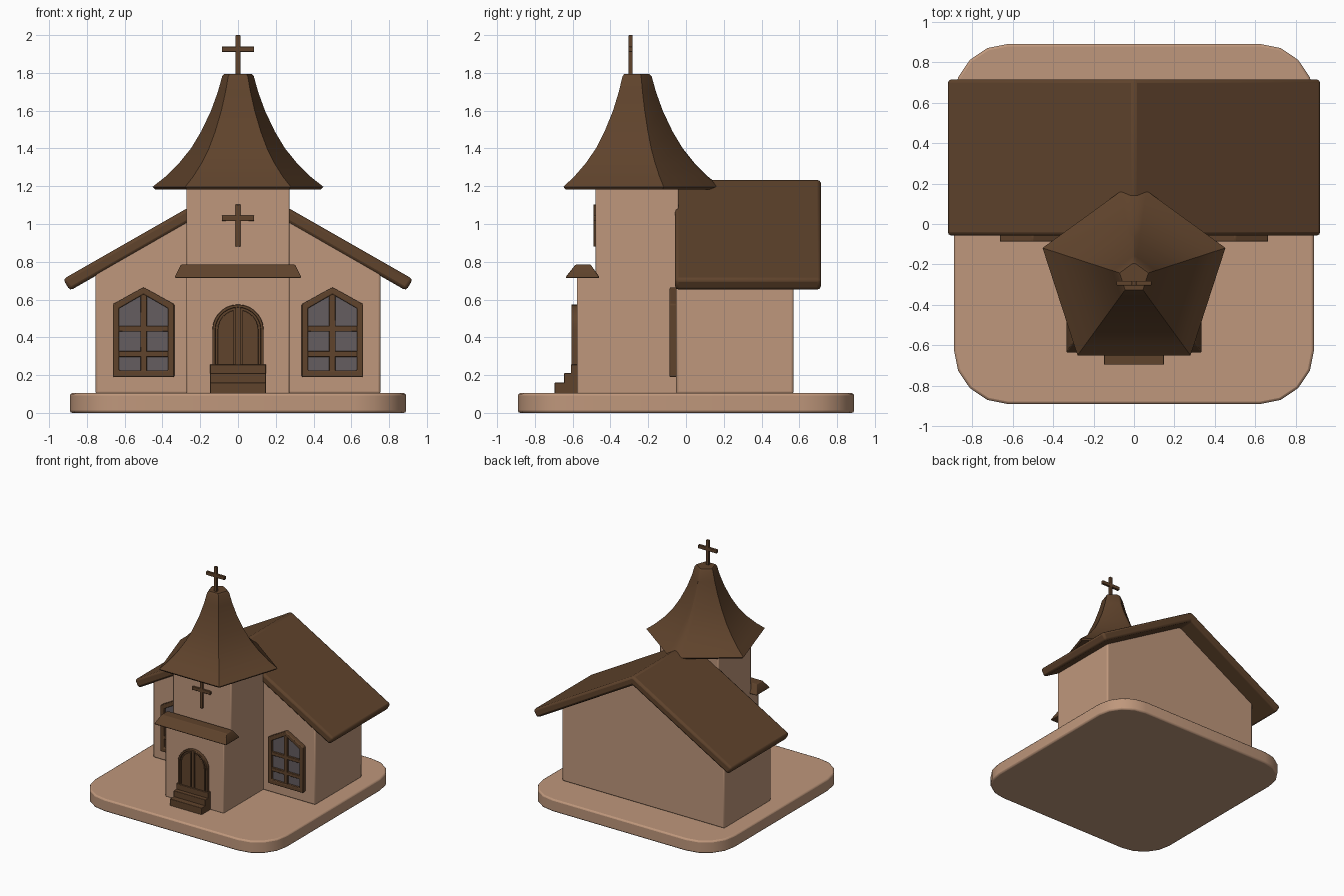
import bpy, bmesh
from math import sin, cos, pi

if "Cube" in bpy.data.objects:
    bpy.data.objects.remove(bpy.data.objects["Cube"])


def material(name, rgb):
    m = bpy.data.materials.new(name)
    m.diffuse_color = (*rgb, 1)
    m.use_nodes = True
    m.node_tree.nodes["Principled BSDF"].inputs["Base Color"].default_value = m.diffuse_color
    return m


PLASTER = material("plaster", (0.52, 0.31, 0.20))
WOOD = material("wood", (0.115, 0.056, 0.025))
GLASS = material("glass", (0.13, 0.11, 0.115))


def loft(name, rings, mat, bevel=0, segments=2, closed=False):
    """Skin rings of equal length; cap the ends unless the rings form a closed loop."""
    bm = bmesh.new()
    vs = [[bm.verts.new(p) for p in r] for r in rings]
    n = len(rings[0])
    pairs = list(zip(vs, vs[1:])) + ([(vs[-1], vs[0])] if closed else [])
    for a, b in pairs:
        for i in range(n):
            j = (i + 1) % n
            bm.faces.new((a[i], a[j], b[j], b[i]))
    if not closed:
        bm.faces.new(vs[0])
        bm.faces.new(vs[-1])
    bmesh.ops.recalc_face_normals(bm, faces=bm.faces)
    me = bpy.data.meshes.new(name)
    bm.to_mesh(me)
    bm.free()
    ob = bpy.data.objects.new(name, me)
    bpy.context.collection.objects.link(ob)
    me.materials.append(mat)
    if bevel:
        m = ob.modifiers.new("bevel", 'BEVEL')
        m.width, m.segments, m.angle_limit = bevel, segments, 0.5
    bpy.context.view_layer.objects.active = ob
    ob.select_set(True)
    bpy.ops.object.shade_smooth_by_angle(angle=0.5)
    ob.select_set(False)
    return ob


def at_y(pts, y):
    return [(x, y, z) for x, z in pts]


def prism(name, pts, y0, y1, mat, bevel=0):
    return loft(name, [at_y(pts, y0), at_y(pts, y1)], mat, bevel)


def box(name, x0, x1, y0, y1, z0, z1, mat, bevel=0):
    return prism(name, [(x0, z0), (x1, z0), (x1, z1), (x0, z1)], y0, y1, mat, bevel)


def frame(name, outer, inner, y0, y1, mat, bevel=0):
    rings = [at_y(outer, y0), at_y(inner, y0), at_y(inner, y1), at_y(outer, y1)]
    return loft(name, rings, mat, bevel, closed=True)


def rect(x, y0, y1, z):
    return [(-x, y0, z), (x, y0, z), (x, y1, z), (-x, y1, z)]


# Rounded base slab
corner = [(sx * 0.62, sy * 0.62, k * pi / 2) for k, (sx, sy) in
          enumerate([(1, 1), (-1, 1), (-1, -1), (1, -1)])]
outline = [(cx + 0.27 * cos(a + i * pi / 8), cy + 0.27 * sin(a + i * pi / 8))
           for cx, cy, a in corner for i in range(5)]
loft("base", [[(x, y, z) for x, y in outline] for z in (0, 0.104)], PLASTER, 0.012)

# Nave with gable walls, and its roof
prism("nave", [(-0.755, 0.1), (0.755, 0.1), (0.755, 0.755), (0, 1.18), (-0.755, 0.755)],
      -0.052, 0.57, PLASTER, 0.012)
prism("nave_roof", [(0, 1.237), (0.926, 0.708), (0.89, 0.647), (0, 1.157),
                    (-0.89, 0.647), (-0.926, 0.708)], -0.058, 0.715, WOOD, 0.018)

# Tower: deep lower storey, shallower upper storey
box("tower_lower", -0.272, 0.272, -0.578, -0.04, 0.1, 0.73, PLASTER, 0.008)
box("tower_upper", -0.272, 0.272, -0.478, -0.04, 0.7, 1.19, PLASTER, 0.008)

# Porch roof: tapered ledge
loft("porch_roof", [rect(0.333, -0.635, -0.46, 0.713), rect(0.333, -0.635, -0.46, 0.722),
                    rect(0.302, -0.585, -0.505, 0.785)], WOOD, 0.006)

# Five-sided flared spire with a softened back corner
penta = [(0.13, 0.905), (0, 0.945), (-0.13, 0.905)]
penta += [(cos(a), sin(a)) for a in (pi / 2 + k * 2 * pi / 5 for k in range(1, 5))]
profile = [(0.46, 1.183), (0.475, 1.197), (0.405, 1.25), (0.33, 1.32), (0.262, 1.4),
           (0.205, 1.49), (0.15, 1.6), (0.112, 1.7), (0.088, 1.782), (0.075, 1.795)]
loft("spire", [[(r * x, -0.265 + r * y, z) for x, y in penta] for r, z in profile], WOOD)


def cross(name, y0, y1, z0, z1, arm_z):
    box(name + "_post", -0.013, 0.013, y0, y1, z0, z1, WOOD, 0.004)
    box(name + "_arm", -0.086, 0.086, y0, y1, arm_z - 0.015, arm_z + 0.015, WOOD, 0.004)


# Crosses on the spire and the tower front
cross("spire_cross", -0.304, -0.282, 1.78, 2.0, 1.925)
cross("tower_cross", -0.49, -0.47, 0.88, 1.104, 1.03)


# Arched double door
def arch(r, z0, n=14):
    return [(-r, z0), (r, z0)] + [(r * cos(pi * i / n), 0.438 + r * sin(pi * i / n))
                                  for i in range(n + 1)]


prism("door_slab", arch(0.13, 0.15), -0.588, -0.57, WOOD)
frame("door_frame", arch(0.136, 0.15), arch(0.12, 0.17), -0.607, -0.57, WOOD, 0.003)
box("door_middle", -0.012, 0.012, -0.603, -0.57, 0.15, 0.56, WOOD)
for s, side in ((-1, "left"), (1, "right")):
    leaf = [(0.02, 0.2)] + [(0.108, 0.2)]
    leaf += [(0.108 * cos(a), 0.438 + 0.108 * sin(a)) for a in
             (i * 1.384 / 6 for i in range(7))]
    prism("door_leaf_" + side, [(s * x, z) for x, z in leaf], -0.6, -0.57, WOOD, 0.003)

# Entrance steps
for i, (y, z) in enumerate([(-0.695, 0.16), (-0.645, 0.21), (-0.61, 0.256)]):
    box(f"step_{i + 1}", -0.148, 0.148, y, -0.57, 0.1, z, WOOD, 0.003)


# Windows with pointed tops and glazing bars
def pointed(cx, w, z0, z1, top):
    return [(cx - w, z0), (cx + w, z0), (cx + w, z1), (cx, top), (cx - w, z1)]


for cx, side in ((-0.5, "left"), (0.5, "right")):
    prism("window_glass_" + side, pointed(cx, 0.15, 0.2, 0.57, 0.645), -0.065, -0.045, GLASS)
    frame("window_frame_" + side, pointed(cx, 0.163, 0.19, 0.575, 0.665),
          pointed(cx, 0.13, 0.225, 0.553, 0.628), -0.087, -0.045, WOOD, 0.006)
    box("window_mullion_" + side, cx - 0.017, cx + 0.017, -0.082, -0.045, 0.2, 0.64, WOOD, 0.004)
    for k, z in enumerate((0.312, 0.445)):
        box(f"window_bar_{side}_{k + 1}", cx - 0.15, cx + 0.15, -0.082, -0.045,
            z - 0.015, z + 0.015, WOOD, 0.004)
